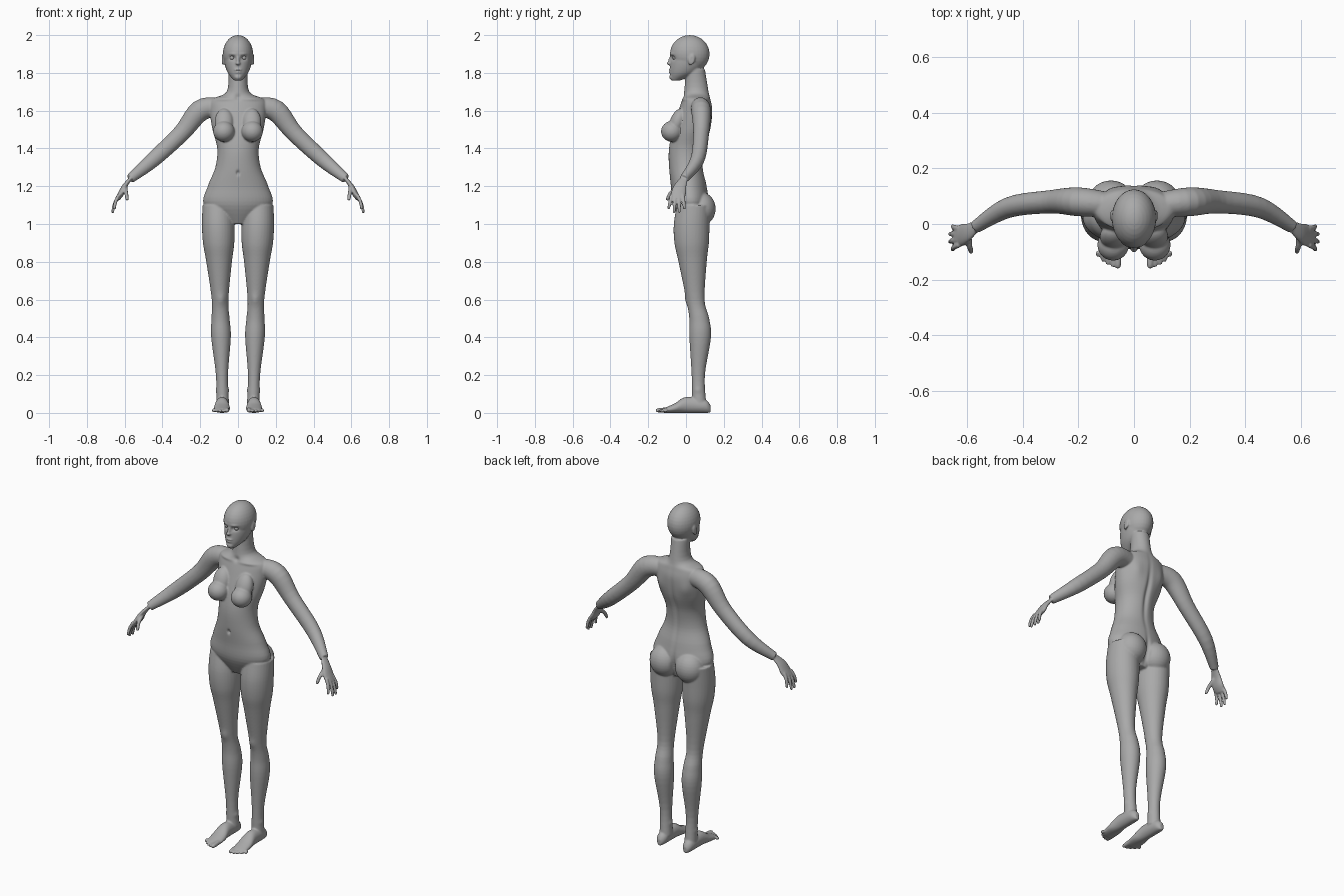
import bpy, bmesh, math
from mathutils import Vector, Matrix

if "Cube" in bpy.data.objects:
    bpy.data.objects.remove(bpy.data.objects["Cube"])

skin = bpy.data.materials.new("clay_grey")
skin.use_nodes = True
skin.diffuse_color = (.4, .4, .4, 1)
skin.node_tree.nodes["Principled BSDF"].inputs["Base Color"].default_value = skin.diffuse_color

bm = bmesh.new()
ACROSS, DEPTH, UP = Vector((1, 0, 0)), Vector((0, 1, 0)), Vector((0, 0, 1))
BOTH, MIDDLE = (1, -1), (1,)


def spline(before, start, end, after, t):
    """Catmull-Rom blend of four section values."""
    return start + t / 2 * (end - before + t * (2 * before - 5 * start + 4 * end - after
                                                + t * (3 * start - before - 3 * end + after)))


def smooth_sections(sections, steps=5):
    padded = [sections[0], *sections, sections[-1]]
    result = []
    for i in range(len(sections) - 1):
        for step in range(steps):
            result.append([spline(*values, step / steps) for values in zip(*padded[i:i + 4])])
    return result + [sections[-1]]


def loft(sections, side, normal=None, copies=BOTH, segments=32):
    """Skin elliptical rings (x, y, z, radius, radius) that follow the path or keep one normal."""
    sections = smooth_sections(sections)
    points = [Vector(section[:3]) for section in sections]
    for mirror in copies:
        rings = []
        for i, section in enumerate(sections):
            following = points[min(i + 1, len(points) - 1)]
            previous = points[max(i - 1, 0)]
            axis = normal or (following - previous).normalized()
            first = (side - axis * side.dot(axis)).normalized()
            second = axis.cross(first)
            ring = []
            for k in range(segments):
                angle = math.tau * k / segments
                point = (points[i] + first * math.cos(angle) * section[3]
                         + second * math.sin(angle) * section[4])
                ring.append(bm.verts.new((point.x * mirror, point.y, point.z)))
            rings.append(ring)
        for lower, upper in zip(rings, rings[1:]):
            for k in range(segments):
                bm.faces.new((lower[k - 1], lower[k], upper[k], upper[k - 1]))
        bm.faces.new(rings[0])
        bm.faces.new(rings[-1])


def trunk(profile):
    """Loft up the middle from rows of height, front, back and half width."""
    loft([(0, (front + back) / 2, height, half_width, (back - front) / 2)
          for height, front, back, half_width in profile], ACROSS, UP, MIDDLE, 48)


def blob(center, radii, tilt=0):
    """Ellipsoid tilted about x, doubled when it is off the middle."""
    for mirror in (BOTH if center[0] else MIDDLE):
        place = Matrix.Translation((center[0] * mirror, center[1], center[2]))
        place = place @ Matrix.Rotation(tilt, 4, "X") @ Matrix.Diagonal((*radii, 1))
        bmesh.ops.create_uvsphere(bm, u_segments=32, v_segments=16, radius=1, matrix=place)


def digit(base, middle, tip, radius):
    """Finger or toe with a rounded end."""
    end = tip + (tip - middle).normalized() * radius / 2
    path = [(base, radius), (middle, radius), (tip, radius * .8), (end, radius * .4)]
    loft([(*point, size, size) for point, size in path], ACROSS, segments=12)


# torso and neck
trunk([(1, -.02, .08, .06), (1.1, -.07, .12, .18), (1.2, -.08, .11, .16), (1.3, -.09, .09, .12),
       (1.4, -.09, .1, .11), (1.5, -.07, .13, .135), (1.6, -.04, .14, .15), (1.66, -.02, .13, .14),
       (1.7, -.01, .12, .06), (1.82, 0, .1, .05)])

# chest and seat
blob((.075, -.075, 1.49), (.057, .057, .055))
blob((.073, -.045, 1.54), (.05, .04, .075), tilt=-.35)
blob((.083, .08, 1.08), (.083, .077, .088))

# cranium, face and jaw
blob((0, .02, 1.9), (.08, .105, .1))
trunk([(1.76, -.08, -.03, .02), (1.8, -.085, .06, .054), (1.86, -.082, .11, .073), (1.92, -.07, .11, .07)])

# nose, lips, chin and ears
blob((0, -.083, 1.87), (.008, .01, .03), tilt=-.35)
blob((0, -.09, 1.85), (.013, .013, .008))
blob((0, -.082, 1.815), (.02, .011, .006))
blob((0, -.08, 1.803), (.018, .012, .006))
blob((0, -.077, 1.778), (.02, .012, .014))
blob((.08, .03, 1.87), (.008, .018, .03), tilt=-.2)

# legs lean inward on the way down
leg = [(1.1, .04, .08), (1, .03, .086), (.9, .03, .083), (.8, .035, .068), (.6, .05, .044),
       (.5, .07, .048), (.4, .075, .052), (.2, .065, .032), (.05, .07, .034)]
loft([(.08 + height / 40, y, height, radius, radius * 1.1) for height, y, radius in leg], ACROSS, UP)

# feet rest flat on the ground
foot = [(.13, .012, .02), (.1, .03, .035), (0, .035, .042), (-.06, .043, .025), (-.12, .04, .012)]
loft([(.085, y, half_height, half_width, half_height) for y, half_width, half_height in foot], ACROSS, DEPTH)

# toes shorten and thin outward
for i in range(5):
    radius = .009 if i else .013
    root = Vector((.058 + .018 * i, -.1, .017))
    tip = Vector((root.x, -.154 + i * i / 400, radius))
    digit(root, root.lerp(tip, .5), tip, radius)

# arms
shoulder, wrist = (.2, .08, 1.6), (.57, -.01, 1.24)
arm = [((.1, .07, 1.62), .045), (shoulder, .052), ((.3, .08, 1.48), .042),
       ((.45, .06, 1.34), .037), (wrist, .023)]
loft([(*point, radius, radius * 1.1) for point, radius in arm], DEPTH)

# palms
palm = [(wrist, .022), ((.6, -.03, 1.2), .033), ((.62, -.04, 1.16), .04), ((.64, -.045, 1.13), .03)]
loft([(*point, radius, radius * .4) for point, radius in palm], DEPTH)

# fingers fan out and the middle ones reach lowest
for i in range(4):
    offset = i - 1.5
    root = Vector((.63, -.046 + .02 * offset, 1.155))
    tip = Vector((.665 - offset ** 2 / 200, -.05 + .028 * offset, 1.06 + offset ** 2 / 100))
    digit(root, root.lerp(tip, .5) + ACROSS * .006, tip, .0095)

# thumbs
digit(Vector((.595, -.04, 1.195)), Vector((.592, -.08, 1.165)), Vector((.587, -.1, 1.13)), .0105)

# fuse the parts into one skin
bmesh.ops.recalc_face_normals(bm, faces=bm.faces)
parts = bpy.data.meshes.new("body_parts")
bm.to_mesh(parts)
bm.free()
body = bpy.data.objects.new("body", parts)
bpy.context.collection.objects.link(body)
fuse = body.modifiers.new("fuse", "REMESH")
fuse.mode = "VOXEL"
fuse.voxel_size = .0048
soften = body.modifiers.new("soften", "SMOOTH")
soften.iterations = 5
fused = bpy.data.meshes.new_from_object(body.evaluated_get(bpy.context.evaluated_depsgraph_get()))
body.modifiers.clear()
body.data = fused
fused.materials.clear()
fused.materials.append(skin)

# sculpted hollows and swells: centre, reach, push along the surface
brushes = {
    "eye sockets": ((.031, -.07, 1.88), (.016, .03, .011), -.012),
    "brows": ((.03, -.08, 1.9), (.018, .02, .006), .004),
    "mouth line": ((0, -.095, 1.809), (.018, .02, .003), -.005),
    "ear hollows": ((.083, .03, 1.87), (.006, .009, .016), -.005),
    "navel": ((0, -.09, 1.27), (.008, .03, .012), -.012),
    "throat notch": ((0, -.01, 1.67), (.016, .03, .014), -.008),
    "collar bones": ((.08, -.01, 1.66), (.05, .03, .008), .005),
    "spine groove": ((0, .12, 1.42), (.014, .05, .16), -.012),
    "shoulder blades": ((.085, .13, 1.55), (.035, .03, .05), .008),
    "seat cleft": ((0, .13, 1.08), (.012, .06, .07), -.012),
    "kneecaps": ((.09, 0, .6), (.02, .03, .03), .006),
    "ankle bones": ((.08, .063, .12), (.04, .015, .014), .006),
}
normals = [vertex.normal.copy() for vertex in fused.vertices]
for vertex, normal in zip(fused.vertices, normals):
    place = Vector((abs(vertex.co.x), vertex.co.y, vertex.co.z))
    push = 0
    for center, reach, amount in brushes.values():
        if abs(place.z - center[2]) < 3 * reach[2]:
            distance = sum(((p - c) / r) ** 2 for p, c, r in zip(place, center, reach))
            push += amount * math.exp(-distance)
    vertex.co += normal * push
    vertex.co.z = max(vertex.co.z, 0)
for polygon in fused.polygons:
    polygon.use_smooth = True

# eyeballs
for name, side in (("left_eye", 1), ("right_eye", -1)):
    bpy.ops.mesh.primitive_uv_sphere_add(segments=20, ring_count=12, radius=.0125,
                                         location=(.031 * side, -.058, 1.88))
    eye = bpy.context.object
    eye.name = name
    eye.data.materials.append(skin)
    bpy.ops.object.shade_smooth()
